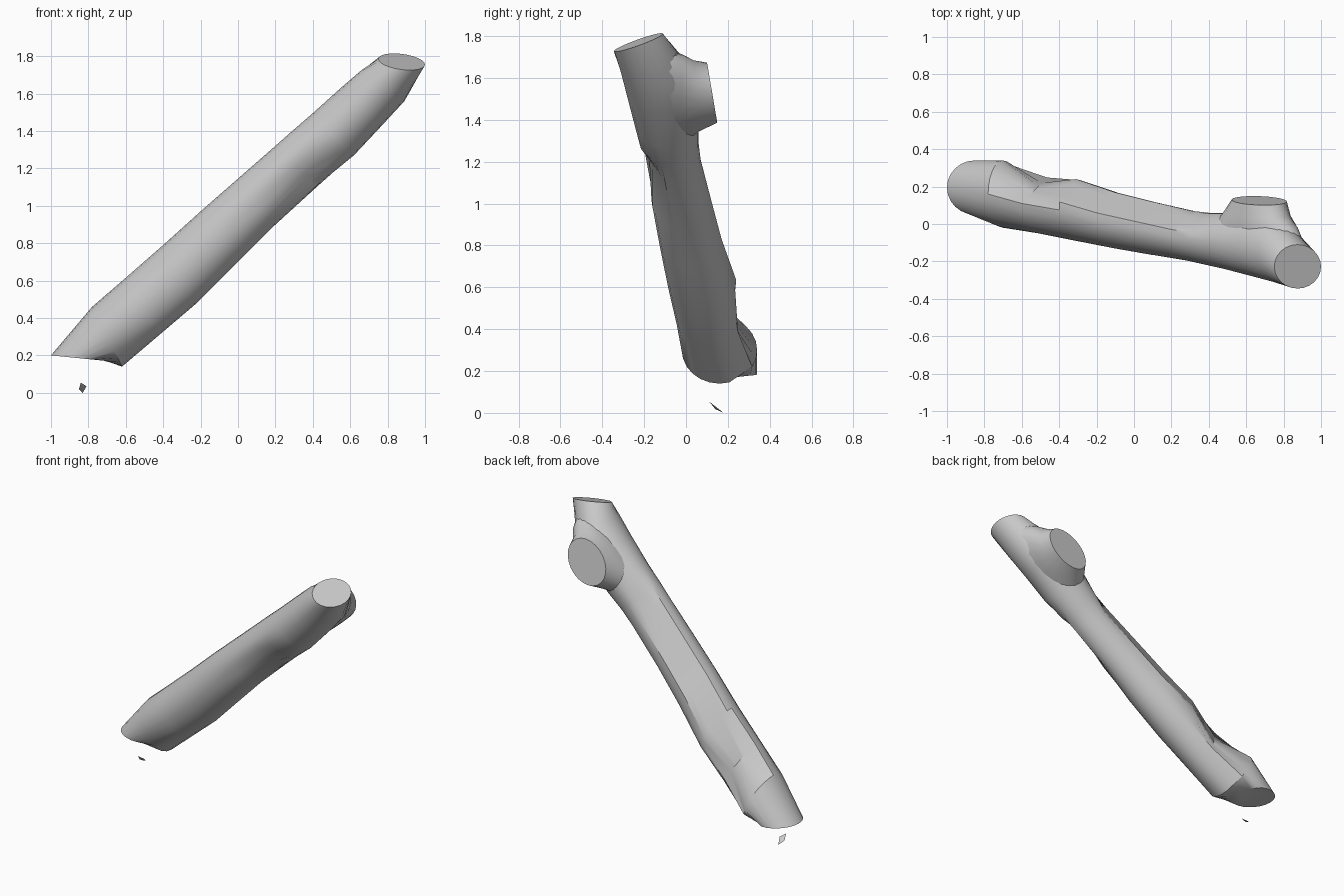
import bpy, bmesh, math
from mathutils import Vector

if "Cube" in bpy.data.objects:
    bpy.data.objects.remove(bpy.data.objects["Cube"])

SIDES = 24

bark = bpy.data.materials.new("warm_grey")
bark.diffuse_color = (0.58, 0.58, 0.58, 1)
bark.use_nodes = True
bark.node_tree.nodes["Principled BSDF"].inputs["Base Color"].default_value = bark.diffuse_color


def make_object(name, bm):
    bmesh.ops.recalc_face_normals(bm, faces=bm.faces)
    mesh = bpy.data.meshes.new(name)
    bm.to_mesh(mesh)
    bm.free()
    mesh.materials.append(bark)
    ob = bpy.data.objects.new(name, mesh)
    bpy.context.collection.objects.link(ob)
    bpy.ops.object.select_all(action='DESELECT')
    ob.select_set(True)
    bpy.context.view_layer.objects.active = ob
    bpy.ops.object.shade_smooth_by_angle(angle=math.radians(32))
    return ob


def ring(centre, a_axis, b_axis, flats=()):
    """Elliptic ring; each flat (start, end in degrees) is cut to a straight chord."""
    points = []
    for i in range(SIDES):
        deg = 360 * i / SIDES
        r = 1.0
        for start, end in flats:
            mid, half = (start + end) / 2, (end - start) / 2
            off = (deg - mid + 180) % 360 - 180
            if abs(off) <= half:
                r = math.cos(math.radians(half)) / math.cos(math.radians(off))
        t = math.radians(deg)
        points.append(centre + r * (a_axis * math.cos(t) + b_axis * math.sin(t)))
    return points


def loft(name, rings):
    bm = bmesh.new()
    loops = [[bm.verts.new(p) for p in r] for r in rings]
    for lo, hi in zip(loops, loops[1:]):
        for i in range(SIDES):
            j = (i + 1) % SIDES
            bm.faces.new((lo[i], lo[j], hi[j], hi[i]))
    bm.faces.new(loops[0])
    bm.faces.new(loops[-1])
    return make_object(name, bm)


# Trunk: upper edge x, z; lower edge x, z; front y, back y; cap tilt; flattened arcs
BACK = (0, 75)
sections = [
    (-1.00, .20, -.70, .17, .05, .34, 0, ((285, 345),)),
    (-.78, .46, -.62, .14, -.02, .34, 0, ((285, 330),)),
    (-.60, .615, -.42, .31, -.05, .27, 0, ((-30, 90),)),
    (-.40, .79, -.22, .48, -.09, .24, 0, (BACK,)),
    (-.20, .97, -.01, .69, -.13, .17, 0, (BACK,)),
    (.00, 1.145, .19, .89, -.165, .12, 0, (BACK, (210, 255))),
    (.20, 1.32, .42, 1.10, -.20, .07, 0, (BACK, (165, 255))),
    (.29, 1.40, .51, 1.18, -.22, .06, 0, ((15, 75), (195, 240))),
    (.40, 1.495, .62, 1.27, -.245, .06, 0, ()),
    (.55, 1.63, .77, 1.43, -.285, .06, 0, ()),
    (.66, 1.725, .89, 1.56, -.315, .02, 0, ()),
    (.75, 1.785, 1.00, 1.755, -.345, -.11, .042, ()),
]
trunk = []
for ux, uz, lx, lz, y0, y1, tilt, flats in sections:
    centre = Vector(((ux + lx) / 2, (y0 + y1) / 2, (uz + lz) / 2))
    back = Vector((0, (y1 - y0) / 2, tilt))
    up = Vector(((ux - lx) / 2, 0, (uz - lz) / 2))
    trunk.append(ring(centre, back, up, flats))
loft("trunk", trunk)

# Branch stub: flares along the trunk where it joins, cut flat at the back
along, across = Vector((.76, 0, .65)), Vector((-.65, 0, .76))
stub = []
for x, y, z, a, c, lean in [(.64, -.14, 1.49, .36, .12, 0),
                            (.64, -.02, 1.50, .29, .135, 0),
                            (.655, .05, 1.515, .21, .135, .08),
                            (.67, .125, 1.53, .16, .13, .17)]:
    shear = lambda v: v + Vector((0, -lean * v.z, 0))
    stub.append(ring(Vector((x, y, z)), shear(along * a), shear(across * c)))
loft("branch_stub", stub)

# Loose bark chip below the broken end
bm = bmesh.new()
chip = [bm.verts.new(p) for p in [(-.85, .14, .02), (-.84, .11, .055),
                                  (-.81, .135, .035), (-.83, .18, .0)]]
base = bm.verts.new((-.833, .14, .018))
bm.faces.new(chip)
for i in range(4):
    bm.faces.new((chip[i], chip[(i + 1) % 4], base))
make_object("bark_chip", bm)
